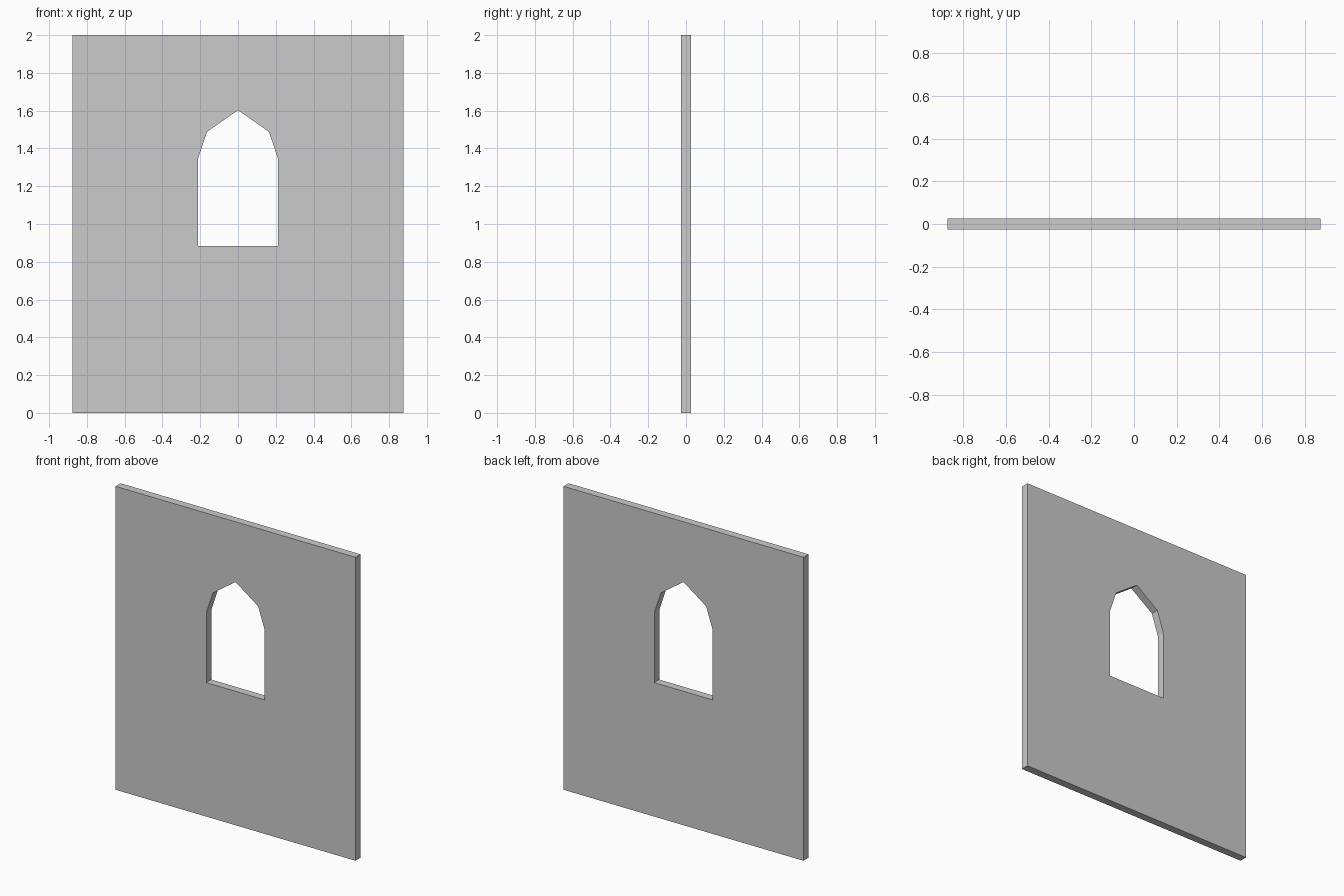
import bpy, bmesh
from mathutils import Vector

if "Cube" in bpy.data.objects:
    bpy.data.objects.remove(bpy.data.objects["Cube"])

HALF_W, HEIGHT, HALF_T = 0.875, 2.0, 0.026

# Outlines in the XZ plane: wall rectangle and pointed window
wall = [(-HALF_W, 0), (HALF_W, 0), (HALF_W, HEIGHT), (-HALF_W, HEIGHT)]
right_half = [(0.213, 0.883), (0.213, 1.342), (0.165, 1.487)]
window = right_half + [(0, 1.603)] + [(-x, z) for x, z in reversed(right_half)]

bm = bmesh.new()


def add_outline(points):
    verts = [bm.verts.new((x, -HALF_T, z)) for x, z in points]
    return [bm.edges.new((a, b)) for a, b in zip(verts, verts[1:] + verts[:1])]


# Front face with the window left open
edges = add_outline(wall) + add_outline(window)
bmesh.ops.triangle_fill(bm, edges=edges, use_beauty=True, normal=Vector((0, -1, 0)))

# Extrude through to the back, forming outer edges and window reveal
result = bmesh.ops.extrude_face_region(bm, geom=bm.faces[:], use_keep_orig=True)
back = [g for g in result["geom"] if isinstance(g, bmesh.types.BMVert)]
bmesh.ops.translate(bm, verts=back, vec=(0, 2 * HALF_T, 0))
bmesh.ops.recalc_face_normals(bm, faces=bm.faces[:])

mesh = bpy.data.meshes.new("window_wall")
bm.to_mesh(mesh)
bm.free()
bpy.context.collection.objects.link(bpy.data.objects.new("window_wall", mesh))
